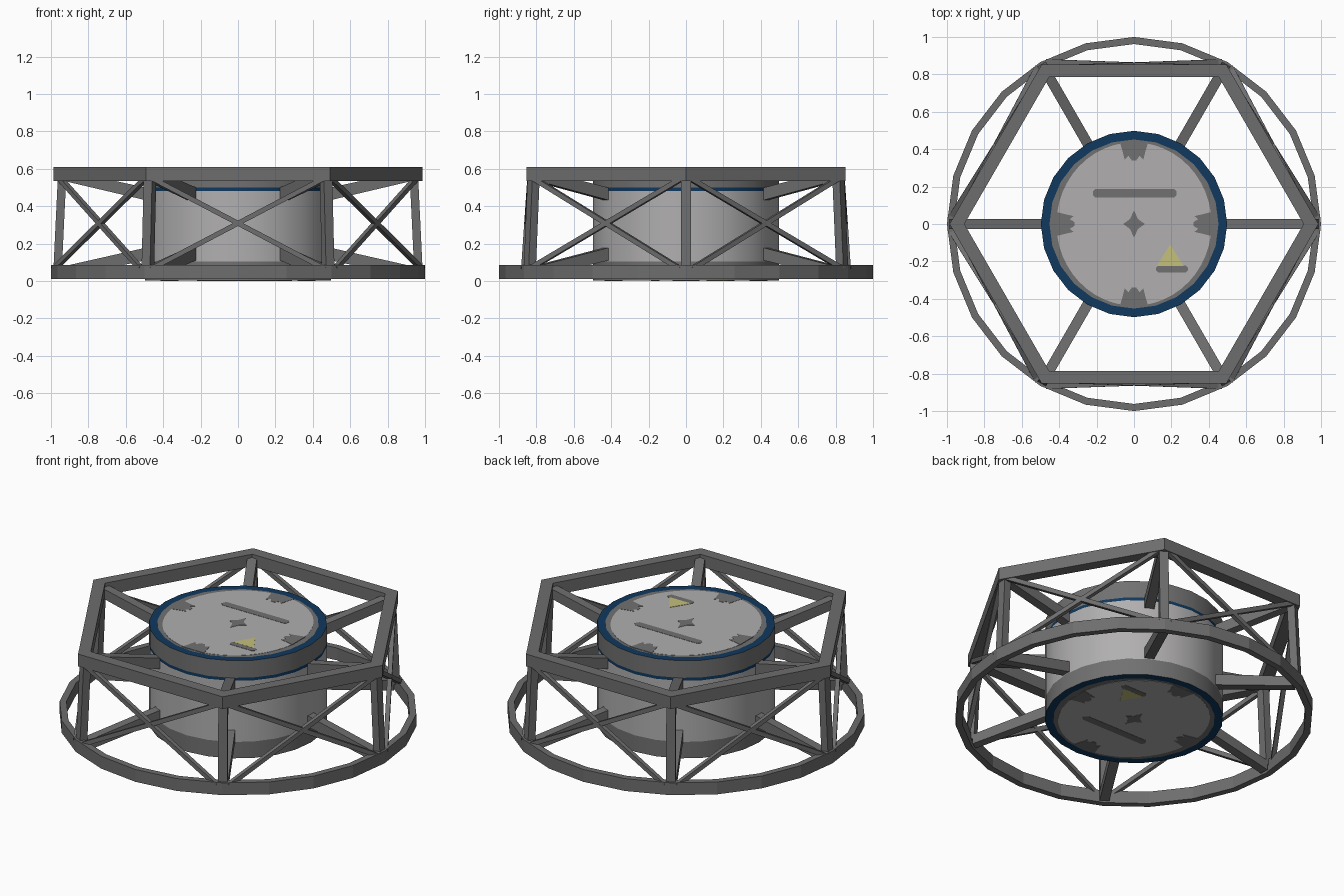
import bpy, bmesh, math
from mathutils import Vector, Matrix

if "Cube" in bpy.data.objects:
    bpy.data.objects.remove(bpy.data.objects["Cube"])

H = 0.61  # overall height


def material(name, rgb):
    m = bpy.data.materials.new(name)
    m.diffuse_color = (*rgb, 1)
    m.use_nodes = True
    m.node_tree.nodes["Principled BSDF"].inputs["Base Color"].default_value = m.diffuse_color
    return m


FRAME = material("frame grey", (0.155, 0.155, 0.155))
BAND = material("band grey", (0.165, 0.165, 0.165))
LIGHT = material("light grey", (0.44, 0.43, 0.43))
BLUE = material("dark blue", (0.005, 0.04, 0.11))
YELLOW = material("pale yellow", (0.55, 0.53, 0.2))


def finish(bm, name, mats):
    bmesh.ops.recalc_face_normals(bm, faces=bm.faces)
    me = bpy.data.meshes.new(name)
    bm.to_mesh(me)
    bm.free()
    for m in mats:
        me.materials.append(m)
    ob = bpy.data.objects.new(name, me)
    bpy.context.collection.objects.link(ob)
    return ob


def lathe(name, profile, n, mats, idx, closed):
    """Spin (radius, z) points; idx gives the material of each segment."""
    bm = bmesh.new()
    rings = []
    for r, z in profile:
        rings.append([bm.verts.new((r * math.cos(2 * math.pi * i / n),
                                    r * math.sin(2 * math.pi * i / n), z)) for i in range(n)])
    count = len(rings) if closed else len(rings) - 1
    for k in range(count):
        a, b = rings[k], rings[(k + 1) % len(rings)]
        for i in range(n):
            j = (i + 1) % n
            bm.faces.new((a[i], a[j], b[j], b[i])).material_index = idx[k]
    if not closed:
        for ring in (rings[0], rings[-1]):
            bm.faces.new(ring).material_index = 0
    return finish(bm, name, mats)


def prism(name, pts, axis, mat, matrix=Matrix()):
    """Extrude a planar polygon of 3D points along axis."""
    bm = bmesh.new()
    f = bm.faces.new([bm.verts.new(p) for p in pts])
    ext = bmesh.ops.extrude_face_region(bm, geom=[f])
    new = [v for v in ext["geom"] if isinstance(v, bmesh.types.BMVert)]
    bmesh.ops.translate(bm, verts=new, vec=axis)
    bmesh.ops.transform(bm, matrix=matrix, verts=bm.verts)
    return finish(bm, name, [mat])


def beam(name, p, q, w, d, matrix):
    """Rectangular bar from p to q, d deep along the radial direction."""
    p, q = Vector(p), Vector(q)
    t = (q - p).normalized()
    side = t.cross(Vector((1, 0, 0))).normalized() * w / 2
    out = side.cross(t).normalized() * d / 2
    prism(name, [p + side + out, p - side + out, p - side - out, p + side - out],
          q - p, FRAME, matrix)


# Round base ring and hexagonal top ring
def hoop(name, n, ro, ri, z0, z1):
    lathe(name, [(ri, z0), (ro, z0), (ro, z1), (ri, z1)], n, [FRAME], [0] * 4, True)


hoop("base_ring", 24, 1.0, 0.962, 0.01, 0.086)
hoop("top_hexagon", 6, 0.986, 0.907, 0.535, H)

# Central drum: bands by height, blue rims on both ends
drum = lathe("drum",
             [(0.452, 0.004), (0.498, 0.004), (0.498, 0.105), (0.498, 0.482),
              (0.498, 0.5), (0.498, 0.606), (0.452, 0.606)],
             24, [BAND, LIGHT, BLUE], [2, 0, 1, 2, 0, 2], False)
bpy.context.view_layer.objects.active = drum
drum.select_set(True)
bpy.ops.object.shade_smooth_by_angle(angle=math.radians(30))
drum.select_set(False)

# Posts, sloping arms and cross braces at the six corners
for k in range(6):
    rot = Matrix.Rotation(k * math.pi / 3, 4, 'Z')
    beam(f"post_{k}", (0.965, 0, 0.05), (0.94, 0, 0.57), 0.052, 0.045, rot)
    low = [(0.45, 0.12), (0.45, 0.188), (0.95, 0.075), (0.95, 0.015)]
    for tag, arm in (("lower", low), ("upper", [(r, H - z) for r, z in low])):
        prism(f"{tag}_arm_{k}", [(min(r, 0.93) if tag == "upper" else r, -0.0275, z)
                                 for r, z in arm], Vector((0, 0.055, 0)), FRAME, rot)
    mid = Matrix.Rotation((k + 0.5) * math.pi / 3, 4, 'Z')
    for s in (1, -1):
        beam(f"brace_{k}_{'a' if s > 0 else 'b'}", (0.868, -0.465 * s, 0.065),
             (0.835, 0.46 * s, 0.55), 0.026, 0.026, mid)

# Painted plates on both ends; the lower end is the upper one turned over
flip = Matrix.Translation((0, 0, H)) @ Matrix.Rotation(math.pi, 4, 'X')


def plate(name, pts, z, mat):
    for tag, m in (("top", Matrix()), ("bottom", flip)):
        prism(f"{tag}_{name}", [(x, y, 0.604) for x, y in pts],
              Vector((0, 0, z - 0.604)), mat, m)


def rounded_bar(x0, x1, y, h):
    c = h * 0.6
    return [(x0, y - h + c), (x0 + c, y - h), (x1 - c, y - h), (x1, y - h + c),
            (x1, y + h - c), (x1 - c, y + h), (x0 + c, y + h), (x0, y + h - c)]


plate("light_panel", [(0.415 * math.cos(a), 0.437 * math.sin(a))
                      for a in (2 * math.pi * i / 48 for i in range(48))], 0.6075, LIGHT)
tab = [(-0.075, 0.436), (0.075, 0.436), (0.06, 0.385), (0.05, 0.345), (0.03, 0.365),
       (0.012, 0.34), (-0.012, 0.34), (-0.03, 0.365), (-0.05, 0.345), (-0.06, 0.385)]
for name, s in (("back", 1), ("front", -1)):
    plate(f"{name}_tab", [(x, y * s) for x, y in tab], 0.609, BAND)
for name, s in (("right", 1), ("left", -1)):
    plate(f"{name}_tab", [((y - 0.022) * s, x * 0.85) for x, y in tab], 0.609, BAND)
plate("centre_star", [(r * math.cos(a), r * 1.25 * math.sin(a)) for r, a in
                      (((0.058, 0.03)[i % 2], i * math.pi / 4) for i in range(8))], 0.609, BAND)
plate("long_bar", rounded_bar(-0.22, 0.228, 0.165, 0.023), 0.609, BAND)
plate("short_bar", rounded_bar(0.118, 0.288, -0.24, 0.019), 0.609, BAND)
plate("triangle", [(0.122, -0.224), (0.265, -0.224), (0.193, -0.11)], 0.6095, YELLOW)
